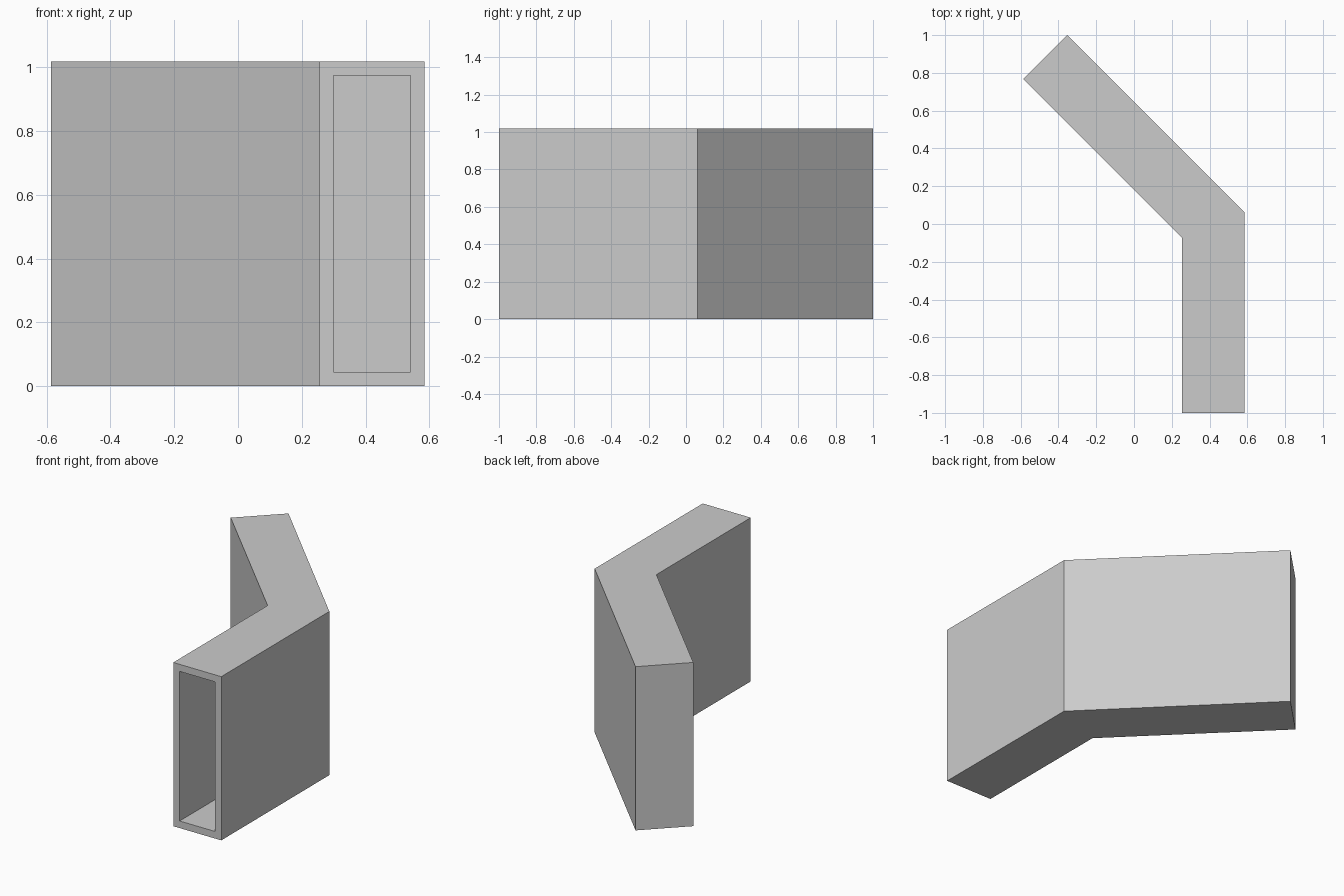
import bpy
import bmesh
from mathutils import Vector

cube = bpy.data.objects.get("Cube")
if cube:
    bpy.data.objects.remove(cube, do_unlink=True)

HEIGHT = 1.018
WALL = 0.044
CAVITY_DEPTH = 0.93

grey = bpy.data.materials.new("plain grey")
colour = (0.6, 0.6, 0.6, 1)
grey.diffuse_color = colour
grey.use_nodes = True
grey.node_tree.nodes["Principled BSDF"].inputs["Base Color"].default_value = colour

# Bent duct: plan outline raised to full height
outline = [(0.255, -1), (0.585, -1), (0.585, 0.062),
           (-0.353, 1), (-0.587, 0.767), (0.255, -0.073)]
bm = bmesh.new()
base = bm.faces.new([bm.verts.new((x, y, 0)) for x, y in outline])
raised = bmesh.ops.extrude_face_region(bm, geom=[base])["geom"]
bmesh.ops.translate(bm, vec=(0, 0, HEIGHT),
                    verts=[v for v in raised if isinstance(v, bmesh.types.BMVert)])
bmesh.ops.recalc_face_normals(bm, faces=bm.faces[:])

# Open mouth: front end inset to a rim, then pushed back to a flat end
mouth = min(bm.faces, key=lambda f: f.calc_center_median().y)
bmesh.ops.inset_region(bm, faces=[mouth], thickness=WALL, use_even_offset=True)
pushed = bmesh.ops.extrude_discrete_faces(bm, faces=[mouth])["faces"][0]
bmesh.ops.translate(bm, vec=Vector((0, CAVITY_DEPTH, 0)), verts=pushed.verts[:])

mesh = bpy.data.meshes.new("bent_duct")
bm.to_mesh(mesh)
bm.free()
mesh.materials.append(grey)
duct = bpy.data.objects.new("bent_duct", mesh)
bpy.context.collection.objects.link(duct)
